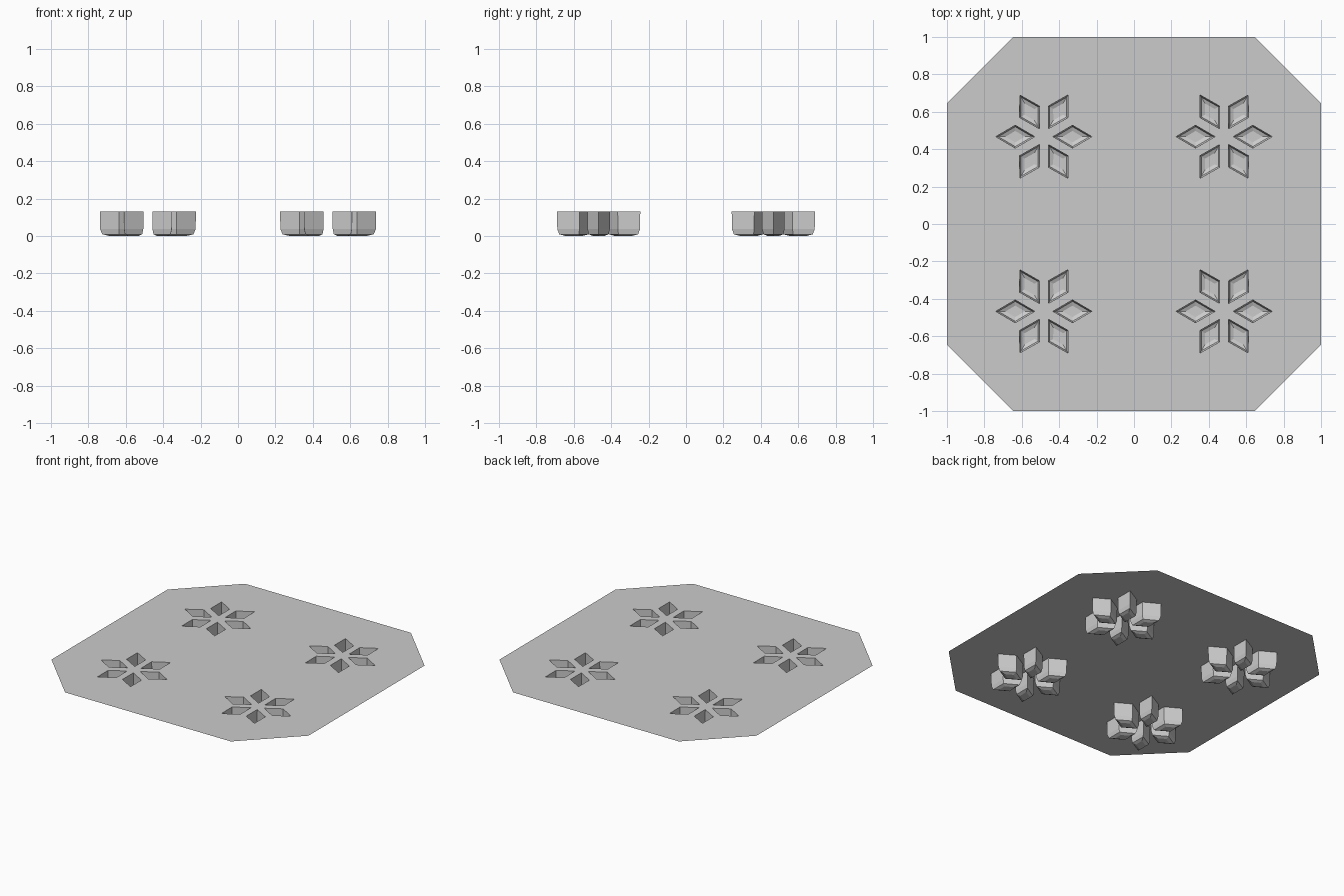
import bpy, bmesh
from math import cos, sin, radians
from mathutils import Vector

if "Cube" in bpy.data.objects:
    bpy.data.objects.remove(bpy.data.objects["Cube"])

TOP = 0.13
CENTRES = [(x, y) for x in (-0.482, 0.482) for y in (-0.467, 0.467)]


def diamond(cx, cy, angle, scale=1.0):
    """Corners of one petal, pointing away from the flower centre."""
    pts = [(0.153 + 0.104 * scale, 0), (0.153, 0.061 * scale),
           (0.153 - 0.104 * scale, 0), (0.153, -0.061 * scale)]
    c, s = cos(angle), sin(angle)
    return [(cx + x * c - y * s, cy + x * s + y * c) for x, y in pts]


def ring(bm, pts, z):
    return [bm.verts.new((x, y, z)) for x, y in pts]


def finish(bm, name):
    mesh = bpy.data.meshes.new(name)
    bm.to_mesh(mesh)
    bm.free()
    obj = bpy.data.objects.new(name, mesh)
    bpy.context.collection.objects.link(obj)


petals = [(cx, cy, radians(60 * i)) for cx, cy in CENTRES for i in range(6)]

# Flat octagonal sheet with petal-shaped openings
bm = bmesh.new()
k = 0.645
octagon = [(1, -k), (1, k), (k, 1), (-k, 1), (-1, k), (-1, -k), (-k, -1), (k, -1)]
edges = []
for outline in [octagon] + [diamond(*p) for p in petals]:
    vs = ring(bm, outline, TOP)
    edges += [bm.edges.new((vs[i - 1], vs[i])) for i in range(len(vs))]
bmesh.ops.triangle_fill(bm, edges=edges, use_beauty=True, normal=Vector((0, 0, 1)))
bmesh.ops.dissolve_limit(bm, angle_limit=0.01, verts=bm.verts[:], edges=bm.edges[:])
for f in bm.faces:
    if f.normal.z < 0:
        f.normal_flip()
finish(bm, "sheet")

# Open-topped pockets hanging below the sheet, one set per flower
for n in range(4):
    bm = bmesh.new()
    for p in petals[n * 6:n * 6 + 6]:
        rings = [ring(bm, diamond(*p, s), z)
                 for s, z in ((1, TOP), (0.985, 0.037), (0.87, 0.009), (0.5, 0.0))]
        for a, b in zip(rings, rings[1:]):
            for i in range(4):
                bm.faces.new((a[i - 1], b[i - 1], b[i], a[i]))
        bm.faces.new(rings[-1])
    finish(bm, f"flower_pockets_{n + 1}")
